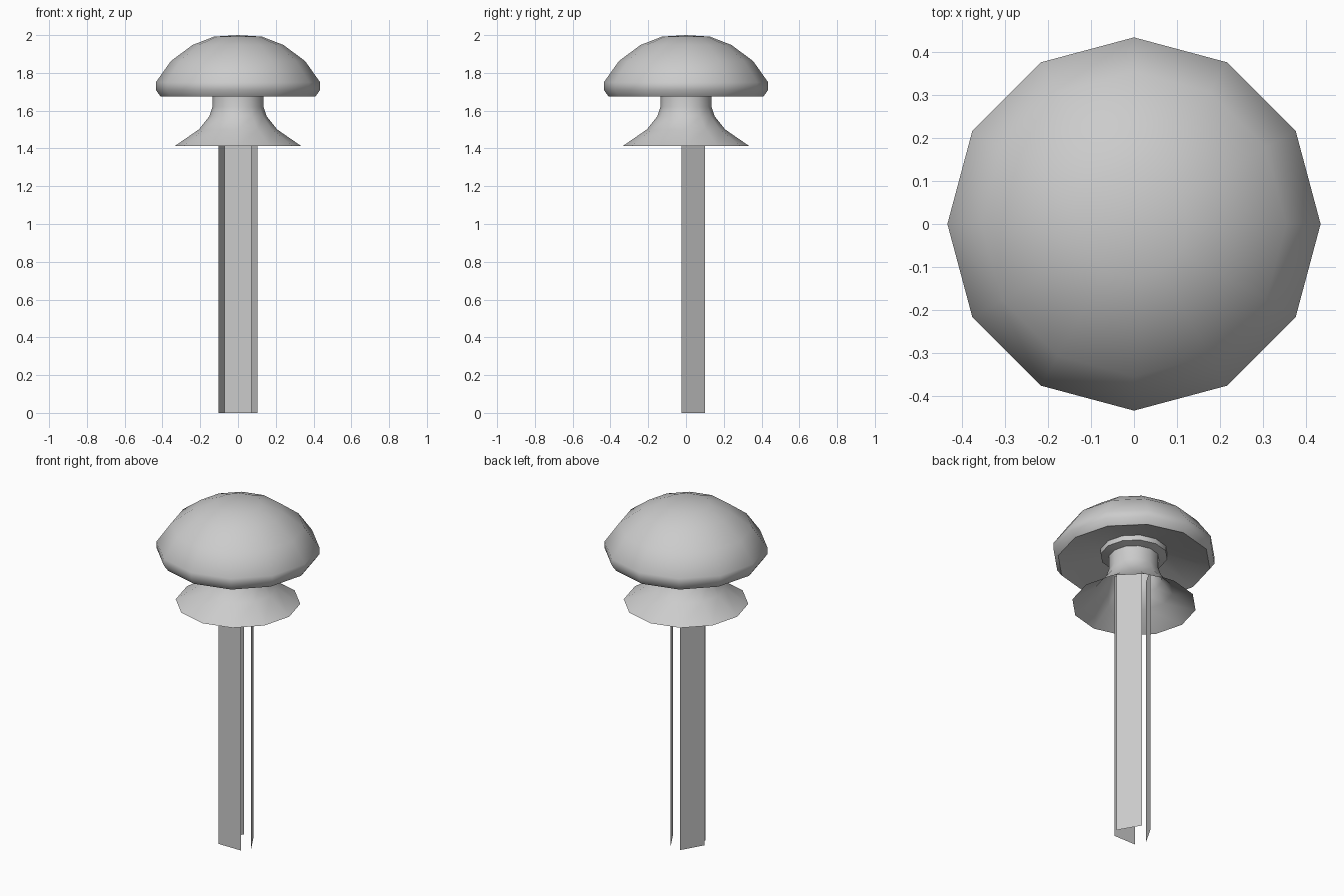
import bpy, math

if "Cube" in bpy.data.objects:
    bpy.data.objects.remove(bpy.data.objects["Cube"])

SIDES = 12
grey = bpy.data.materials.new("plain grey")
grey.diffuse_color = (0.6, 0.6, 0.6, 1)
grey.use_nodes = True
grey.node_tree.nodes["Principled BSDF"].inputs["Base Color"].default_value = grey.diffuse_color


def make_object(name, verts, faces):
    mesh = bpy.data.meshes.new(name)
    mesh.from_pydata(verts, [], faces)
    mesh.materials.append(grey)
    obj = bpy.data.objects.new(name, mesh)
    bpy.context.collection.objects.link(obj)
    return obj


def lathe(name, profile):
    """Revolve (radius, height) points; a zero radius makes a single pole."""
    verts, faces, rings = [], [], []
    for r, z in profile:
        start, count = len(verts), (SIDES if r > 0 else 1)
        for i in range(count):
            a = 2 * math.pi * i / SIDES
            verts.append((r * math.cos(a), r * math.sin(a), z))
        rings.append([start + i % count for i in range(SIDES)])
    for low, high in zip(rings, rings[1:]):
        for i in range(SIDES):
            j = (i + 1) % SIDES
            quad = [low[i], low[j], high[j], high[i]]
            faces.append(list(dict.fromkeys(quad)))
    obj = make_object(name, verts, faces)
    bpy.ops.object.select_all(action='DESELECT')
    obj.select_set(True)
    bpy.context.view_layer.objects.active = obj
    bpy.ops.object.shade_smooth_by_angle(angle=math.radians(50))
    return obj


# domed cap with a rolled lip and a recessed underside
lathe("cap", [(0.135, 1.70), (0.18, 1.71), (0.18, 1.74), (0.365, 1.69),
              (0.41, 1.675), (0.435, 1.71), (0.435, 1.75), (0.355, 1.863),
              (0.24, 1.948), (0.127, 1.992), (0, 2.0)])

# flared skirt, open below, narrowing into the neck
lathe("flared_neck", [(0.333, 1.414), (0.208, 1.50), (0.152, 1.57),
                      (0.135, 1.62), (0.135, 1.70)])

# three thin flat fins that slot into the socket below
DIST, HALF, TOP = 0.077, 0.072, 1.60
for k in range(3):
    a = math.radians(-90 + 120 * k)
    nx, ny = math.cos(a), math.sin(a)
    left = (nx * DIST + ny * HALF, ny * DIST - nx * HALF)
    right = (nx * DIST - ny * HALF, ny * DIST + nx * HALF)
    make_object(f"fin_{k + 1}",
                [(*left, 0), (*right, 0), (*right, TOP), (*left, TOP)],
                [(0, 1, 2, 3)])
